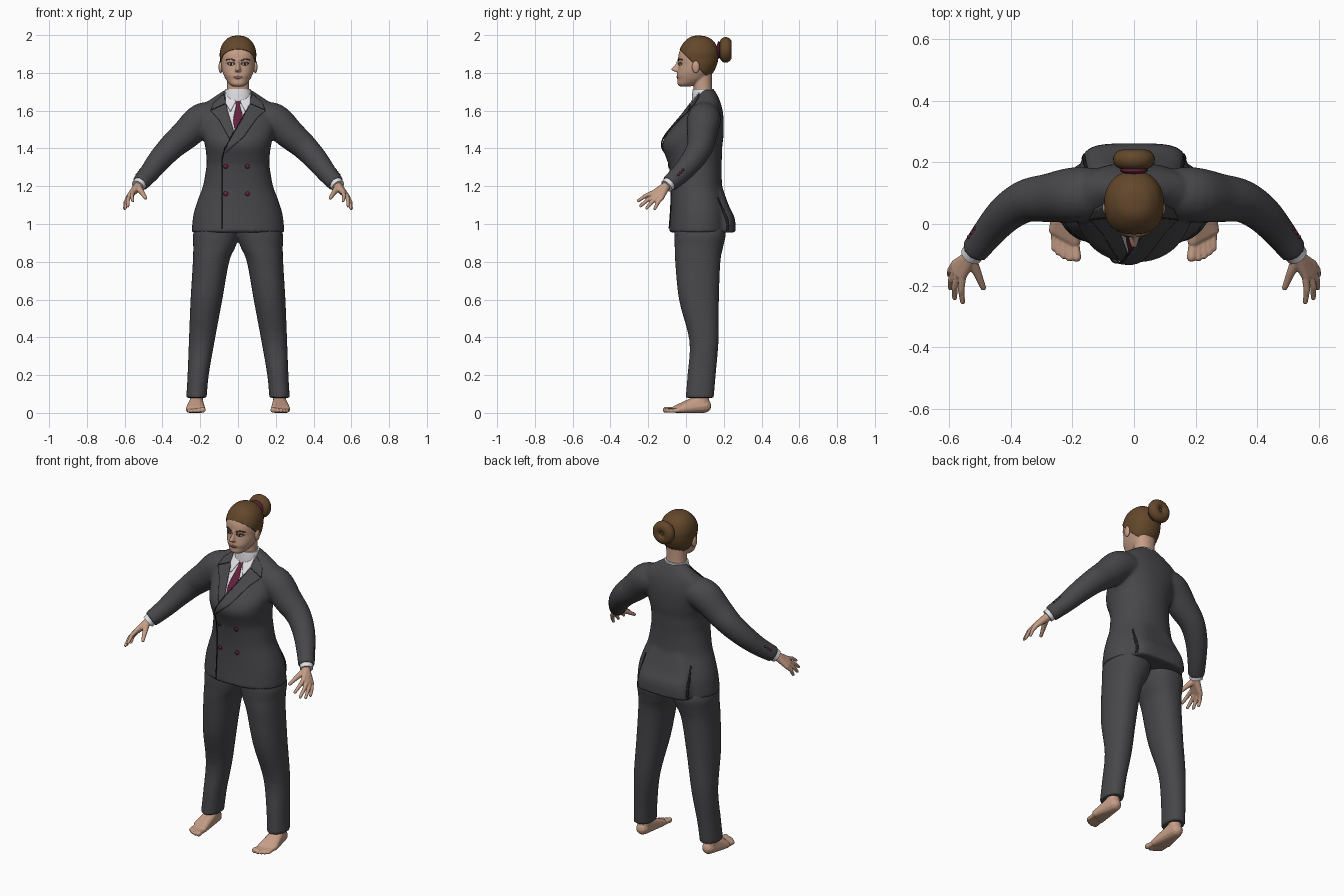
import bpy, bmesh, math
from mathutils import Vector, Matrix
from mathutils.bvhtree import BVHTree

if "Cube" in bpy.data.objects:
    bpy.data.objects.remove(bpy.data.objects["Cube"])


def material(name, *rgb):
    m = bpy.data.materials.new(name)
    m.use_nodes = True
    m.diffuse_color = (*rgb, 1)
    m.node_tree.nodes["Principled BSDF"].inputs["Base Color"].default_value = (*rgb, 1)
    return m


SUIT = material("charcoal suit", .064, .062, .068)
SEAM = material("dark seam", .015, .014, .016)
SKIN = material("skin", .56, .34, .24)
HAIR = material("brown hair", .125, .063, .024)
SHIRT = material("white shirt", .75, .75, .78)
TIE = material("burgundy", .13, .015, .045)
LIP = material("lips", .36, .15, .12)
SHADOW = material("eye shadow", .10, .06, .05)


def finish(bm, name, mat, voxel=0, rounds=3):
    """Turn a bmesh into a smooth shaded object, optionally fused by remeshing."""
    bmesh.ops.recalc_face_normals(bm, faces=bm.faces)
    me = bpy.data.meshes.new(name)
    bm.to_mesh(me)
    bm.free()
    ob = bpy.data.objects.new(name, me)
    bpy.context.collection.objects.link(ob)
    me.materials.append(mat)
    bpy.ops.object.select_all(action='DESELECT')
    ob.select_set(True)
    bpy.context.view_layer.objects.active = ob
    bpy.ops.object.shade_smooth_by_angle(angle=math.radians(50))
    if voxel:
        r = ob.modifiers.new("fuse", 'REMESH')
        r.mode, r.voxel_size, r.use_smooth_shade = 'VOXEL', voxel, True
        s = ob.modifiers.new("soften", 'SMOOTH')
        s.factor, s.iterations = .5, rounds
    return ob


def spline(rows, k=5):
    """Catmull-Rom interpolation of tuples."""
    out = []
    for i in range(len(rows) - 1):
        a, b, c, d = (rows[min(max(i + j, 0), len(rows) - 1)] for j in (-1, 0, 1, 2))
        for t in (j / k for j in range(k)):
            out.append([q + .5 * t * (r - p + t * (2*p - 5*q + 4*r - s + t * (3*q - p - 3*r + s)))
                        for p, q, r, s in zip(a, b, c, d)])
    return out + [list(rows[-1])]


def skin_rings(bm, rings):
    loops = [[bm.verts.new(p) for p in ring] for ring in rings]
    n = len(loops[0])
    for a, b in zip(loops, loops[1:]):
        for i in range(n):
            bm.faces.new((a[i], a[(i + 1) % n], b[(i + 1) % n], b[i]))
    bm.faces.new(loops[0])
    bm.faces.new(loops[-1])


def loft(bm, rows, power=2.2, n=40, side=1, grow=0):
    """Stack of rounded sections; row = height, centre x, front y, back y, half width."""
    def f(v):
        return math.copysign(abs(v) ** (2 / power), v)
    rings = []
    for z, cx, yf, yb, w in spline(rows):
        angles = [2 * math.pi * i / n for i in range(n)]
        rings.append([(side * cx + (w + grow) * f(math.cos(a)),
                       (yf + yb) / 2 + ((yb - yf) / 2 + grow) * f(math.sin(a)), z) for a in angles])
    skin_rings(bm, rings)


def tube(bm, pts, side=1, n=20):
    """Round limb along points (x, y, z, radius) with flat ends."""
    path = spline(pts)
    rings = []
    for i, (x, y, z, r) in enumerate(path):
        d = Vector(path[min(i + 1, len(path) - 1)][:3]) - Vector(path[max(i - 1, 0)][:3])
        u = d.cross(Vector((0, 1, .3))).normalized()
        v = d.cross(u).normalized()
        ring = [Vector((x, y, z)) + r * (u * math.cos(a) + v * math.sin(a))
                for a in (2 * math.pi * j / n for j in range(n))]
        rings.append([(side * p.x, p.y, p.z) for p in ring])
    skin_rings(bm, rings)


def hull(bm, balls, side):
    """Convex skin around balls (x, y, z, radius)."""
    tmp = bmesh.new()
    for x, y, z, r in balls:
        bmesh.ops.create_icosphere(tmp, subdivisions=2, radius=r,
                                   matrix=Matrix.Translation((side * x, y, z)))
    res = bmesh.ops.convex_hull(tmp, input=tmp.verts)
    bmesh.ops.delete(tmp, geom=list({v for v in res["geom_interior"] + res["geom_unused"]
                                     if isinstance(v, bmesh.types.BMVert)}), context='VERTS')
    me = bpy.data.meshes.new("hull")
    tmp.to_mesh(me)
    tmp.free()
    bm.from_mesh(me)
    bpy.data.meshes.remove(me)


def ball(name, mat, loc, size):
    bm = bmesh.new()
    bmesh.ops.create_uvsphere(bm, u_segments=20, v_segments=12, radius=1,
                              matrix=Matrix.Translation(loc) @ Matrix.Diagonal((*size, 1)))
    return finish(bm, name, mat)


def surface(ob):
    bpy.context.view_layer.update()
    return BVHTree.FromObject(ob, bpy.context.evaluated_depsgraph_get())


def plate(name, pts, mat, target, off, side=-1, step=.012):
    """Thin panel with outline (x, z) laid on the front or back of a surface."""
    bm = bmesh.new()
    bm.faces.new([bm.verts.new((x, 0, z)) for x, z in pts])
    for axis in (0, 2):
        vals = [v.co[axis] for v in bm.verts]
        for i in range(1, int((max(vals) - min(vals)) / step) + 1):
            no = Vector((axis == 0, 0, axis == 2))
            bmesh.ops.bisect_plane(bm, geom=bm.verts[:] + bm.edges[:] + bm.faces[:],
                                   plane_co=no * (min(vals) + i * step), plane_no=no)
    for v in bm.verts:
        hit = target.ray_cast(Vector((v.co.x, side, v.co.z)), Vector((0, -side, 0)))[0]
        hit = hit or target.find_nearest(v.co)[0]
        v.co.y = hit.y + side * off
    ob = finish(bm, name, mat)
    sol = ob.modifiers.new("thickness", 'SOLIDIFY')
    sol.thickness, sol.offset = .004, 0
    return ob


def line(name, pts, target, off, side=-1, w=.002, mat=SEAM):
    """Narrow strip along a polyline."""
    vs = [Vector(p) for p in pts]
    left, right = [], []
    for i, p in enumerate(vs):
        d = (vs[min(i + 1, len(vs) - 1)] - vs[max(i - 1, 0)]).normalized()
        q = Vector((-d.y, d.x)) * w
        left.append(p + q)
        right.insert(0, p - q)
    return plate(name, left + right, mat, target, off, side)


def oval(cx, cz, rx, rz, n=14):
    return [(cx + rx * math.cos(2 * math.pi * i / n), cz + rz * math.sin(2 * math.pi * i / n))
            for i in range(n)]


# Jacket: torso, flared back flap and sleeves fused together
ARM = [(.10, .10, 1.565, .08), (.19, .095, 1.55, .09), (.275, .085, 1.475, .08),
       (.35, .075, 1.41, .07), (.415, .035, 1.34, .062), (.47, -.025, 1.27, .053), (.52, -.09, 1.213, .045)]
bm = bmesh.new()
loft(bm, [(.955, 0, -.09, .23, .246), (1.05, 0, -.083, .225, .236), (1.13, 0, -.08, .208, .212),
          (1.2, 0, -.08, .192, .186), (1.3, 0, -.09, .188, .168), (1.35, 0, -.105, .19, .167),
          (1.41, 0, -.125, .192, .174), (1.46, 0, -.112, .198, .186), (1.52, 0, -.065, .2, .2),
          (1.58, 0, -.015, .197, .205), (1.63, 0, .025, .187, .185), (1.67, 0, .055, .172, .13),
          (1.71, 0, .075, .15, .07)])
loft(bm, [(.955, 0, .05, .262, .175), (1.03, 0, .05, .258, .168), (1.1, 0, .05, .226, .155),
          (1.2, 0, .05, .19, .11)], power=4)
for s in (1, -1):
    tube(bm, ARM, s)
jacket = finish(bm, "jacket", SUIT, .009, 4)

# Trousers
bm = bmesh.new()
for s in (1, -1):
    loft(bm, [(.08, .22, -.002, .147, .054), (.2, .211, .008, .157, .056), (.38, .192, .018, .172, .068),
              (.6, .167, -.037, .174, .084), (.8, .143, -.057, .182, .096), (.88, .125, -.06, .197, .112),
              (.95, .115, -.062, .21, .122), (1.04, .1, -.055, .19, .1)], side=s)
finish(bm, "trousers", SUIT, .009, 3)

# Hands, cuffs, sleeve buttons and feet
KNUCKLES = [(.557, -.17, 1.168), (.573, -.163, 1.152), (.581, -.149, 1.142), (.583, -.13, 1.137)]
FINGERTIPS = [(.557, -.253, 1.123), (.583, -.24, 1.096), (.597, -.208, 1.084), (.6, -.165, 1.082)]
for s, label in ((1, "left"), (-1, "right")):
    bm = bmesh.new()
    hull(bm, [(.505, -.07, 1.23, .026), (.527, -.105, 1.2, .025)], s)
    hull(bm, [(.53, -.108, 1.198, .024)] + [(*k, .013) for k in KNUCKLES], s)
    for k, t in zip(KNUCKLES, FINGERTIPS):
        mid = [(a + b) / 2 + c for a, b, c in zip(k, t, (.005, -.002, .004))]
        hull(bm, [(*k, .0125), (*mid, .011)], s)
        hull(bm, [(*mid, .011), (*t, .0085)], s)
    hull(bm, [(.53, -.115, 1.195, .02), (.507, -.165, 1.165, .0135)], s)
    hull(bm, [(.507, -.165, 1.165, .0135), (.49, -.207, 1.138, .0095)], s)
    finish(bm, label + "_hand", SKIN, .0035, 2)

    bm = bmesh.new()
    tube(bm, [(.505, -.07, 1.232, .038), (.53, -.103, 1.2, .036)], s)
    finish(bm, label + "_shirt_cuff", SHIRT)
    for i in range(3):
        c = Vector((.495, -.057, 1.245)) + i * Vector((-.01, .013, .013)) + .047 * Vector((.87, .33, .33))
        ball(label + "_sleeve_button", TIE, (s * c.x, c.y, c.z), (.007, .007, .007))

    bm = bmesh.new()
    toes = [(.187, -.108, .016), (.209, -.11, .0125), (.228, -.103, .0115), (.245, -.093, .0105),
            (.259, -.08, .01)]
    balls = [(.193 + .016 * i, -.055 + .009 * i, .02, .02) for i in range(5)]
    hull(bm, [(.22, .098, .037, .037), (.22, .075, .062, .036)] + balls, s)
    hull(bm, [(.22, .09, .04, .036), (.22, .08, .13, .038)], s)
    for b, (x, y, r) in zip(balls, toes):
        hull(bm, [(b[0], b[1], .016, .014), (x, y, r, r)], s)
    finish(bm, label + "_foot", SKIN, .004, 2)

# Neck, head and nose fused together
HEAD = [(1.727, 0, -.03, .02, .025), (1.74, 0, -.044, .06, .045), (1.765, 0, -.044, .105, .064),
        (1.785, 0, -.048, .125, .074), (1.81, 0, -.044, .145, .084), (1.845, 0, -.039, .16, .09),
        (1.875, 0, -.042, .167, .092), (1.91, 0, -.036, .168, .092), (1.95, 0, -.016, .155, .08),
        (1.98, 0, .012, .128, .055), (1.993, 0, .035, .1, .03), (1.997, 0, .055, .075, .008)]
bm = bmesh.new()
loft(bm, HEAD)
loft(bm, [(1.62, 0, .03, .15, .075), (1.68, 0, .04, .142, .062), (1.73, 0, .04, .138, .058),
          (1.8, 0, .04, .138, .06)])
loft(bm, [(1.872, 0, -.046, .02, .009), (1.845, 0, -.056, .02, .011), (1.821, 0, -.079, .02, .015),
          (1.81, 0, -.068, .02, .019), (1.802, 0, -.045, .02, .012)], n=16)
head = finish(bm, "head", SKIN, .0045, 3)
for s, label in ((1, "left"), (-1, "right")):
    ball(label + "_ear", SKIN, (s * .092, .052, 1.832), (.011, .02, .033))

# Hair cap trimmed along the hairline, bun and hair band
bm = bmesh.new()
loft(bm, HEAD, grow=.004)
bmesh.ops.bisect_plane(bm, geom=bm.verts[:] + bm.edges[:] + bm.faces[:], clear_inner=True,
                       plane_co=(0, -.03, 1.922), plane_no=(0, 1, 1))
cap = finish(bm, "hair_cap", HAIR)
cap.modifiers.new("thickness", 'SOLIDIFY').thickness = .006
bpy.ops.mesh.primitive_torus_add(major_radius=.036, minor_radius=.032, major_segments=32,
                                 minor_segments=16, location=(0, .21, 1.922), rotation=(math.pi / 2, 0, 0))
bun = bpy.context.object
bun.name = "hair_bun"
bun.data.materials.append(HAIR)
bpy.ops.object.shade_smooth()
ball("bun_core", HAIR, (0, .205, 1.922), (.04, .024, .04))
ball("hair_band", TIE, (0, .174, 1.922), (.046, .012, .046))

# Face details
face = surface(head)
for s, label in ((1, "left"), (-1, "right")):
    eye = .036 * s
    plate(label + "_eye_shadow", oval(eye, 1.849, .021, .0095), SHADOW, face, .0005, step=.006)
    plate(label + "_eye_white", oval(eye, 1.846, .014, .0055), SHIRT, face, .0015, step=.006)
    plate(label + "_iris", oval(eye, 1.847, .0055, .0055), SEAM, face, .0025, step=.006)
    line(label + "_eyebrow", [(.016 * s, 1.865), (.038 * s, 1.874), (.062 * s, 1.869)], face, .001,
         w=.003, mat=HAIR)
plate("lips", [(-.025, 1.776), (-.008, 1.769), (.008, 1.769), (.025, 1.776), (.007, 1.784),
               (0, 1.782), (-.007, 1.784)], LIP, face, .001, step=.006)

# Shirt, collar and tie
chest = surface(jacket)
bm = bmesh.new()
loft(bm, [(1.65, 0, .03, .16, .078), (1.69, 0, .033, .152, .072), (1.715, 0, .036, .148, .067)])
finish(bm, "shirt_collar", SHIRT)
plate("shirt_front", [(-.065, 1.69), (.065, 1.69), (.055, 1.61), (-.02, 1.485), (-.055, 1.6)],
      SHIRT, chest, .003)
for s, label in ((1, "left"), (-1, "right")):
    plate(label + "_collar_wing", [(.068 * s, 1.695), (.008 * s, 1.655), (.04 * s, 1.595),
                                   (.066 * s, 1.64)], SHIRT, chest, .011)
plate("tie", [(-.016, 1.66), (.016, 1.66), (.01, 1.628), (.028, 1.56), (-.016, 1.49),
              (-.026, 1.55), (-.01, 1.628)], TIE, chest, .008)

# Lapels, front edge, vents and buttons
plate("left_lapel", [(.075, 1.69), (.13, 1.64), (.145, 1.6), (.10, 1.56), (.03, 1.46), (-.085, 1.36),
                     (-.02, 1.49), (.05, 1.61)], SUIT, chest, .008)
plate("right_lapel", [(-.075, 1.69), (-.13, 1.64), (-.145, 1.6), (-.1, 1.55), (-.045, 1.45),
                      (-.022, 1.49), (-.055, 1.6)], SUIT, chest, .007)
line("front_edge", [(.055, 1.62), (-.02, 1.487), (-.07, 1.4), (-.085, 1.34), (-.085, .975)], chest, .009)
for s, label in ((1, "left"), (-1, "right")):
    line(label + "_lapel_notch", [(.07 * s, 1.635), (.14 * s, 1.605)], chest, .010, w=.0015)
    line(label + "_back_vent", [(.166 * s, .965), (.16 * s, 1.06), (.15 * s, 1.14)], chest, .001, side=1,
         w=.003)
for x in (-.065, .05):
    for z in (1.305, 1.16):
        plate("jacket_button", oval(x, z, .012, .012), TIE, chest, .004)
